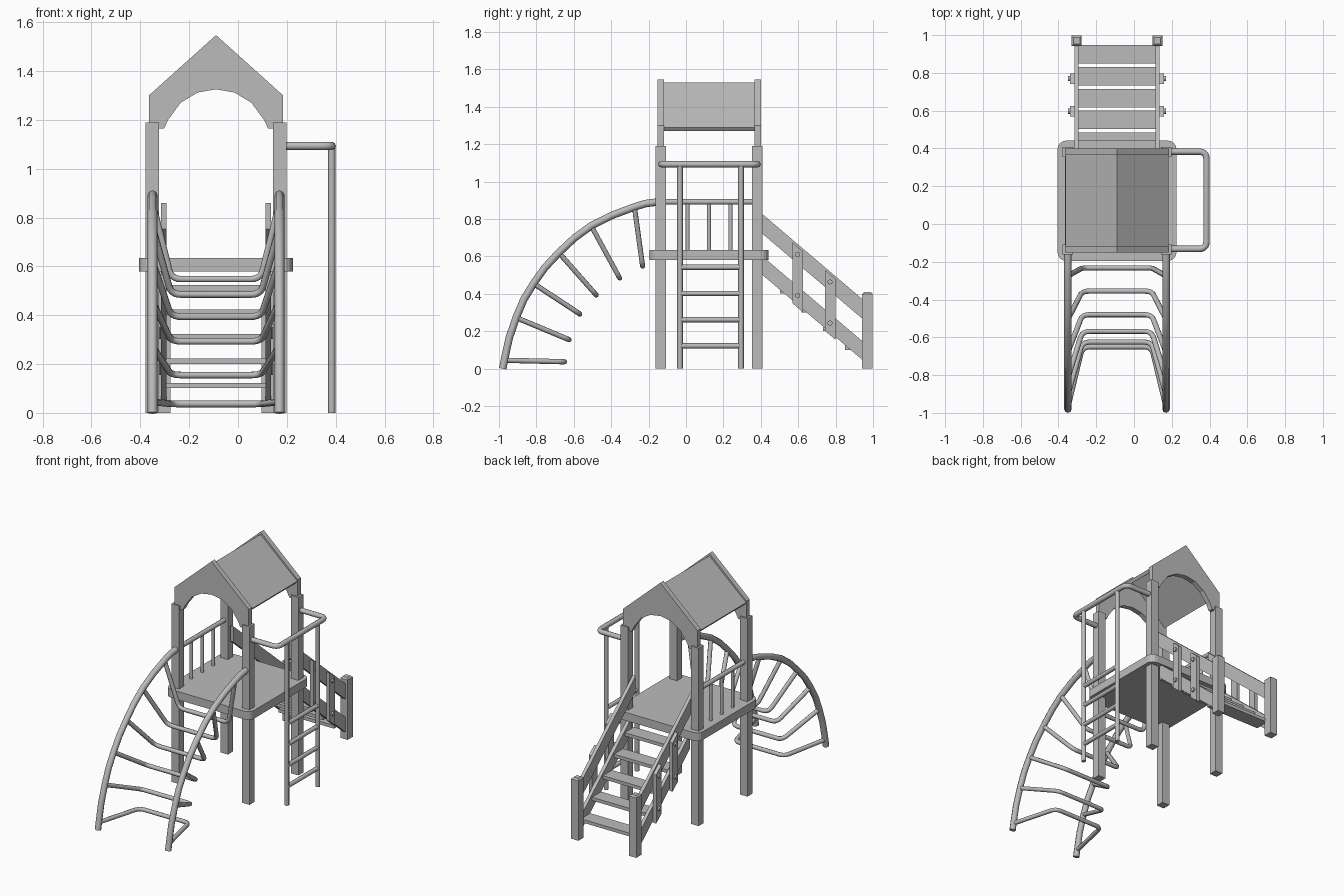
import bpy
import bmesh
import math
from mathutils import Vector

cube = bpy.data.objects.get("Cube")
if cube:
    bpy.data.objects.remove(cube, do_unlink=True)

CX, CY = -0.09, 0.123          # tower centre
GREY = (0.5, 0.5, 0.5, 1.0)
mat = bpy.data.materials.new("plain grey")
mat.use_nodes = True
mat.diffuse_color = GREY
mat.node_tree.nodes["Principled BSDF"].inputs["Base Color"].default_value = GREY


def add_mesh(name, bm):
    bmesh.ops.recalc_face_normals(bm, faces=bm.faces)
    me = bpy.data.meshes.new(name)
    bm.to_mesh(me)
    bm.free()
    me.materials.append(mat)
    ob = bpy.data.objects.new(name, me)
    bpy.context.collection.objects.link(ob)
    return ob


def box(name, lo, hi):
    bm = bmesh.new()
    bmesh.ops.create_cube(bm, size=1)
    for v in bm.verts:
        v.co = [(a + b) / 2 + c * (b - a) for a, b, c in zip(lo, hi, v.co)]
    return add_mesh(name, bm)


def prism(name, pts, axis, start, end):
    """Extrude a 2D outline along x (outline is y, z) or y (outline is x, z)."""
    bm = bmesh.new()
    place = (lambda p: (start, p[0], p[1])) if axis == 0 else (lambda p: (p[0], start, p[1]))
    face = bm.faces.new([bm.verts.new(place(p)) for p in pts])
    ext = bmesh.ops.extrude_face_region(bm, geom=[face])["geom"]
    move = Vector((0, 0, 0))
    move[axis] = end - start
    bmesh.ops.translate(bm, vec=move, verts=[g for g in ext if isinstance(g, bmesh.types.BMVert)])
    return add_mesh(name, bm)


def rounded(pts, r):
    """Replace the inner corners of a path by short arcs."""
    pts = [Vector(p) for p in pts]
    out = [pts[0]]
    for a, b, c in zip(pts, pts[1:], pts[2:]):
        p, q = b + (a - b).normalized() * r, b + (c - b).normalized() * r
        for i in range(6):
            t = i / 5
            out.append(p * (1 - t) ** 2 + b * 2 * t * (1 - t) + q * t * t)
    return out + [pts[-1]]


def tube(name, pts, radius):
    cu = bpy.data.curves.new(name, "CURVE")
    cu.dimensions = "3D"
    cu.bevel_depth = radius
    cu.bevel_resolution = 2
    cu.use_fill_caps = True
    sp = cu.splines.new("POLY")
    sp.points.add(len(pts) - 1)
    for p, co in zip(sp.points, pts):
        p.co = (*co, 1)
    cu.materials.append(mat)
    ob = bpy.data.objects.new(name, cu)
    bpy.context.collection.objects.link(ob)
    bpy.ops.object.select_all(action="DESELECT")
    ob.select_set(True)
    bpy.context.view_layer.objects.active = ob
    bpy.ops.object.convert(target="MESH")
    bpy.ops.object.shade_smooth_by_angle(angle=math.radians(50))
    return ob


# Tower posts
for side in (-1, 1):
    for end in (-1, 1):
        x, y = CX + side * 0.261, CY + end * 0.258
        box("tower_post", (x - 0.028, y - 0.027, 0), (x + 0.028, y + 0.027, 1.19))

# Deck with rounded corners
deck = box("deck", (CX - 0.315, CY - 0.318, 0.58), (CX + 0.315, CY + 0.318, 0.635))
bm = bmesh.new()
bm.from_mesh(deck.data)
corners = [e for e in bm.edges if abs(e.verts[0].co.z - e.verts[1].co.z) > 0.01]
bmesh.ops.bevel(bm, geom=corners, offset=0.045, segments=4, profile=0.5, affect="EDGES")
bm.to_mesh(deck.data)
bm.free()

# Arched gables at both ends
half = [(0.275, 1.165), (0.275, 1.3)]
arch = [(0.213, 1.165), (0.196, 1.2), (0.145, 1.27), (0.075, 1.312)]
outline = [(CX - x, z) for x, z in half] + [(CX, 1.547)] + [(CX + x, z) for x, z in reversed(half)]
outline += [(CX + x, z) for x, z in arch] + [(CX, 1.325)] + [(CX - x, z) for x, z in reversed(arch)]
for y in (CY - 0.258, CY + 0.26):
    prism("roof_gable", outline, 1, y - 0.017, y + 0.017)

# Sloping roof panels
for side in (-1, 1):
    panel = [(CX, 1.53), (CX + side * 0.273, 1.29), (CX + side * 0.26, 1.272), (CX, 1.503)]
    prism("roof_panel", panel, 1, CY - 0.25, CY + 0.25)

# Guard rail with balusters
tube("guard_rail", [(CX - 0.26, CY - 0.25, 0.892), (CX - 0.26, CY + 0.25, 0.892)], 0.015)
for i in (-1, 0, 1):
    y = CY + i * 0.115
    tube("guard_baluster", [(CX - 0.26, y, 0.62), (CX - 0.26, y, 0.892)], 0.011)

# Side ladder and its handrail loop
LX = 0.384
loop = [(CX + 0.26, CY - 0.255, 1.093), (LX, CY - 0.255, 1.093),
        (LX, CY + 0.26, 1.093), (CX + 0.26, CY + 0.26, 1.093)]
tube("handrail_loop", rounded(loop, 0.04), 0.017)
for y in (-0.032, 0.294):
    tube("ladder_pole", [(LX, y, 0), (LX, y, 1.093)], 0.015)
for i in range(4):
    z = 0.122 + i * 0.14
    tube("ladder_rung", [(LX, -0.032, z), (LX, 0.294, z)], 0.014)

# Arched climber: curved poles and bent rungs
path = [(-0.98, 0), (-0.968, 0.06), (-0.945, 0.165), (-0.906, 0.278), (-0.867, 0.37),
        (-0.815, 0.455), (-0.755, 0.54), (-0.68, 0.62), (-0.595, 0.7), (-0.505, 0.765),
        (-0.395, 0.82), (-0.28, 0.863), (-0.22, 0.882), (-0.14, 0.893)]
for side in (-1, 1):
    tube("climber_pole", [(CX + side * 0.26, y, z) for y, z in path], 0.02)
rungs = [((-0.97, 0.045), (-0.65, 0.037)), ((-0.906, 0.272), (-0.625, 0.155)),
         ((-0.815, 0.455), (-0.568, 0.293)), ((-0.68, 0.62), (-0.48, 0.394)),
         ((-0.505, 0.76), (-0.355, 0.485)), ((-0.275, 0.86), (-0.232, 0.548))]
for (y1, z1), (y2, z2) in rungs:
    bent = [(CX - 0.26, y1, z1), (CX - 0.183, y2, z2), (CX + 0.183, y2, z2), (CX + 0.26, y1, z1)]
    tube("climber_rung", rounded(bent, 0.04), 0.014)

# Staircase: stringers, rails, slats with bolts, newel posts
SLOPE = -0.85


def sloped(y, z0):
    return z0 + SLOPE * (y - 0.41)


def board(name, y1, y2, top, low, x1, x2):
    prism(name, [(y1, sloped(y1, top)), (y2, sloped(y2, top)),
                 (y2, sloped(y2, low)), (y1, sloped(y1, low))], 0, x1, x2)


for side in (-1, 1):
    inner, outer, slat = (CX + side * d for d in (0.203, 0.226, 0.249))
    board("stair_rail", 0.37, 0.95, 0.825, 0.72, inner, outer)
    board("stair_stringer", 0.41, 0.95, 0.6, 0.5, inner, outer)
    for y in (0.597, 0.77):
        board("stair_slat", y - 0.028, y + 0.028, 0.81, 0.485, outer, slat)
        for z0 in (0.77, 0.55):
            z = sloped(y, z0)
            tube("slat_bolt", [(slat, y, z), (slat + side * 0.011, y, z)], 0.014)
    nx = CX + side * 0.214
    newel = box("newel_post", (nx - 0.027, 0.942, 0), (nx + 0.027, 0.998, 0.41))
    bm = bmesh.new()
    bm.from_mesh(newel.data)
    top = [e for e in bm.edges if min(v.co.z for v in e.verts) > 0.4]
    bmesh.ops.bevel(bm, geom=top, offset=0.01, segments=1, affect="EDGES")
    bm.to_mesh(newel.data)
    bm.free()

# Stair treads
for i in range(5):
    y, z = 0.898 - i * 0.1155, 0.101 + i * 0.1
    box("stair_tread", (CX - 0.205, y - 0.049, z), (CX + 0.205, y + 0.049, z + 0.022))
